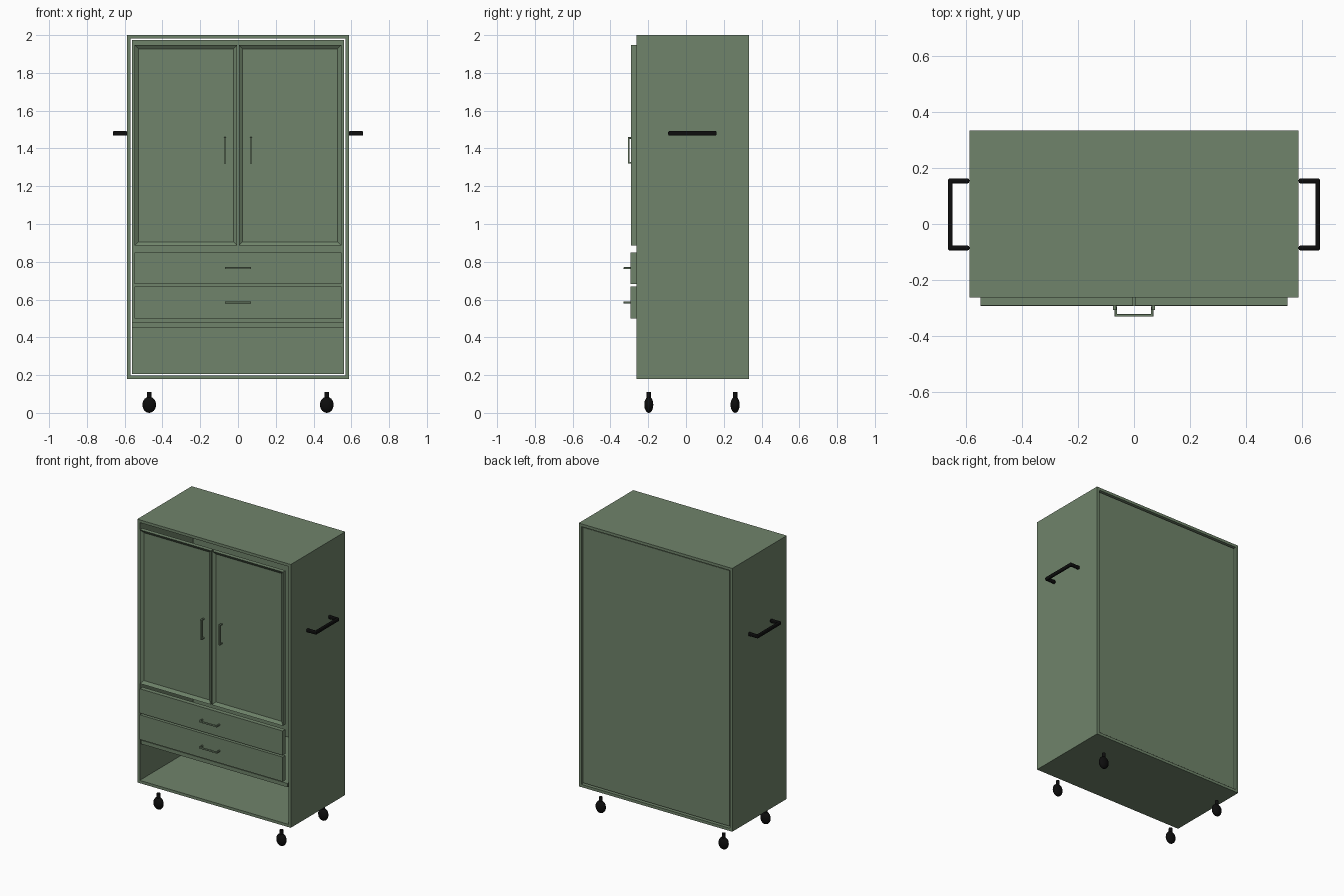
import bpy
import bmesh
from mathutils import Matrix, Vector

cube = bpy.data.objects.get("Cube")
if cube:
    bpy.data.objects.remove(cube, do_unlink=True)


def material(name, colour):
    m = bpy.data.materials.new(name)
    m.diffuse_color = colour
    m.use_nodes = True
    m.node_tree.nodes["Principled BSDF"].inputs["Base Color"].default_value = colour
    return m


GREEN = material("sage green paint", (0.16, 0.23, 0.145, 1))
BLACK = material("black metal", (0.004, 0.004, 0.004, 1))


def add_box(bm, lo, hi):
    lo, hi = Vector(lo), Vector(hi)
    mat = Matrix.Translation((lo + hi) / 2) @ Matrix.Diagonal((*(hi - lo), 1))
    bmesh.ops.create_cube(bm, size=1, matrix=mat)


def finish(bm, name, mat, bevel=0):
    bmesh.ops.recalc_face_normals(bm, faces=bm.faces)
    mesh = bpy.data.meshes.new(name)
    bm.to_mesh(mesh)
    bm.free()
    mesh.materials.append(mat)
    obj = bpy.data.objects.new(name, mesh)
    bpy.context.collection.objects.link(obj)
    if bevel:
        mod = obj.modifiers.new("soft edges", "BEVEL")
        mod.width, mod.segments = bevel, 3
    return obj


def boxes(name, mat, parts, bevel=0):
    bm = bmesh.new()
    for lo, hi in parts:
        add_box(bm, lo, hi)
    return finish(bm, name, mat, bevel)


# Carcass dimensions
W, FRONT, BACK, BASE, TOP, T = 0.587, -0.262, 0.333, 0.18, 2.0, 0.027
INNER = W - T

# Carcass: a rectangular tube open front and back
bm = bmesh.new()
add_box(bm, (-W, FRONT, BASE), (W, BACK, TOP))
ends = [f for f in bm.faces if abs(f.normal.y) > 0.5]
bmesh.ops.inset_individual(bm, faces=ends, thickness=T)
bmesh.ops.bridge_loops(bm, edges=list({e for f in ends for e in f.edges}))
bmesh.ops.delete(bm, geom=[f for f in ends if f.is_valid], context="FACES_ONLY")
finish(bm, "carcass", GREEN)

# Recessed back panel and the shelf above the open bay
boxes("back_panel", GREEN, [((-INNER, BACK - 0.025, BASE + T), (INNER, BACK - 0.01, TOP - T))])
boxes("shelf", GREEN, [((-INNER, FRONT + 0.003, 0.452), (INNER, BACK - 0.025, 0.478))])


def pull(name, mat, origin, along, out, length, depth, bar, height, bevel=0):
    """Bracket handle: two posts and a bar. along and out are unit axes."""
    origin, along, out = Vector(origin), Vector(along), Vector(out)
    across = along.cross(out)

    def block(a0, a1, d0, d1):
        p = origin + along * a0 + out * d0 - across * height / 2
        q = origin + along * a1 + out * d1 + across * height / 2
        return [min(c) for c in zip(p, q)], [max(c) for c in zip(p, q)]

    h = length / 2
    return boxes(name, mat, [block(-h, h, depth - bar, depth),
                             block(-h, bar - h, 0, depth - bar / 2),
                             block(h - bar, h, 0, depth - bar / 2)], bevel)


# Doors with a recessed centre panel, and their vertical pulls
for side, s in (("left", 1), ("right", -1)):
    bm = bmesh.new()
    x0, x1 = sorted((s * 0.004, s * 0.547))
    add_box(bm, (x0, -0.291, 0.885), (x1, FRONT, 1.948))
    face = [f for f in bm.faces if f.normal.y < -0.5]
    bmesh.ops.inset_region(bm, faces=face, thickness=0.029)
    bmesh.ops.translate(bm, verts=face[0].verts, vec=(0, 0.015, 0))
    finish(bm, side + "_door", GREEN)
    pull(side + "_door_pull", GREEN, (s * 0.069, -0.276, 1.39), (0, 0, 1), (0, -1, 0),
         0.14, 0.031, 0.009, 0.012, 0.002)

# Drawer fronts with horizontal pulls
for label, z0, z1 in (("upper", 0.682, 0.85), ("lower", 0.5, 0.67)):
    boxes(label + "_drawer_front", GREEN, [((-0.547, -0.293, z0), (0.547, FRONT, z1))])
    pull(label + "_drawer_pull", GREEN, (0, -0.293, (z0 + z1) / 2), (1, 0, 0), (0, -1, 0),
         0.138, 0.037, 0.009, 0.011, 0.002)

# Side carrying handles
for side, s in (("left", 1), ("right", -1)):
    pull(side + "_side_handle", BLACK, (s * W, 0.034, 1.48), (0, 1, 0), (s, 0, 0),
         0.256, 0.076, 0.017, 0.024, 0.006)

# Casters: flattened ball wheel with a short stem
for row, y in (("front", -0.197), ("back", 0.26)):
    for side, s in (("left", 1), ("right", -1)):
        bm = bmesh.new()
        ball = Matrix.Translation((s * 0.47, y, 0.043)) @ Matrix.Diagonal((0.036, 0.024, 0.043, 1))
        bmesh.ops.create_uvsphere(bm, u_segments=20, v_segments=12, radius=1, matrix=ball)
        bmesh.ops.create_cone(bm, cap_ends=True, segments=16, radius1=0.012, radius2=0.012,
                              depth=0.04, matrix=Matrix.Translation((s * 0.47, y, 0.091)))
        caster = finish(bm, f"{row}_{side}_caster", BLACK)
        bpy.ops.object.select_all(action="DESELECT")
        caster.select_set(True)
        bpy.context.view_layer.objects.active = caster
        bpy.ops.object.shade_smooth_by_angle()
